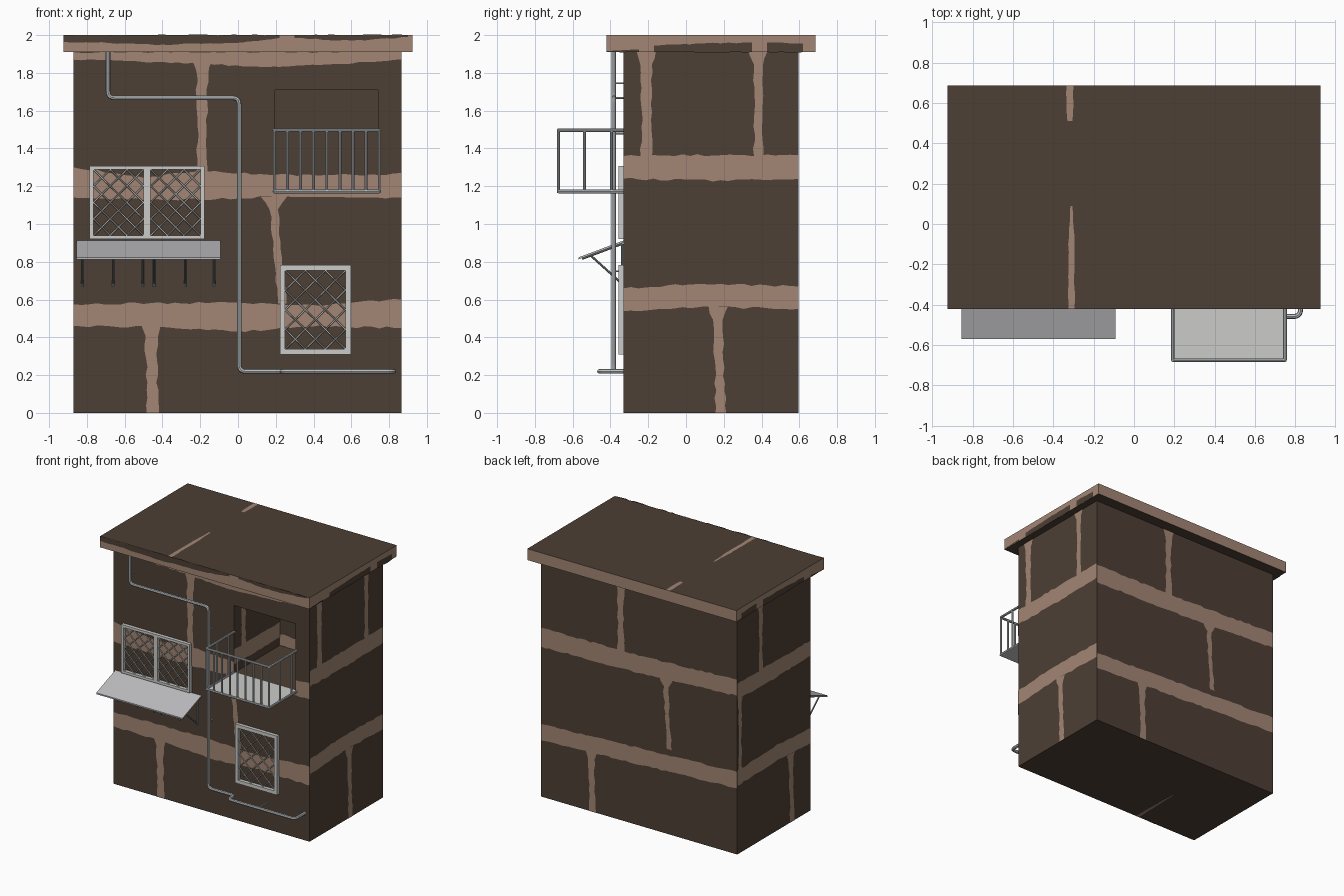
import bpy, bmesh, math, random
from mathutils import Vector, Matrix

if "Cube" in bpy.data.objects:
    bpy.data.objects.remove(bpy.data.objects["Cube"])

random.seed(4)


def mat(name, rgb):
    m = bpy.data.materials.new(name)
    m.diffuse_color = (*rgb, 1)
    m.use_nodes = True
    m.node_tree.nodes["Principled BSDF"].inputs["Base Color"].default_value = m.diffuse_color
    return m


BRICK = mat("dark_brown_brick", (0.075, 0.050, 0.035))
MORTAR = mat("light_brown_mortar", (0.365, 0.240, 0.178))
LIGHT = mat("light_grey", (0.60, 0.60, 0.59))
AWN = mat("awning_grey", (0.50, 0.50, 0.52))
METAL = mat("pipe_grey", (0.50, 0.52, 0.53))
DARK = mat("bracket_grey", (0.25, 0.27, 0.29))


def finish(name, bm, *mats):
    me = bpy.data.meshes.new(name)
    bm.to_mesh(me)
    bm.free()
    for m in mats:
        me.materials.append(m)
    ob = bpy.data.objects.new(name, me)
    bpy.context.collection.objects.link(ob)
    return ob


def box(bm, lo, hi):
    lo, hi = Vector(lo), Vector(hi)
    bmesh.ops.create_cube(bm, size=1, matrix=Matrix.Translation((lo + hi) / 2) @ Matrix.Diagonal((*(hi - lo), 1)))


def rod(bm, p, q, r, n=8):
    p, q = Vector(p), Vector(q)
    d = q - p
    m = Matrix.Translation((p + q) / 2) @ d.to_track_quat('Z', 'Y').to_matrix().to_4x4()
    bmesh.ops.create_cone(bm, cap_ends=True, segments=n, radius1=r, radius2=r, depth=d.length, matrix=m)


def smooth(ob):
    bpy.ops.object.select_all(action='DESELECT')
    bpy.context.view_layer.objects.active = ob
    ob.select_set(True)
    bpy.ops.object.shade_smooth_by_angle()


def tube(name, pts, r, fillet, m):
    """Round pipe along a path with rounded corners."""
    pts = [Vector(p) for p in pts]
    path = [pts[0]]
    for a, b, c in zip(pts, pts[1:], pts[2:]):
        s, e = b + (a - b).normalized() * fillet, b + (c - b).normalized() * fillet
        for i in range(6):
            t = i / 5
            path.append(s * (1 - t) ** 2 + b * 2 * t * (1 - t) + e * t * t)
    path.append(pts[-1])
    cu = bpy.data.curves.new(name, 'CURVE')
    cu.dimensions = '3D'
    cu.bevel_depth, cu.bevel_resolution, cu.use_fill_caps = r, 2, True
    sp = cu.splines.new('POLY')
    sp.points.add(len(path) - 1)
    for q, v in zip(sp.points, path):
        q.co = (*v, 1)
    cu.materials.append(m)
    ob = bpy.data.objects.new(name, cu)
    bpy.context.collection.objects.link(ob)
    bpy.ops.object.select_all(action='DESELECT')
    bpy.context.view_layer.objects.active = ob
    ob.select_set(True)
    bpy.ops.object.convert(target='MESH')
    smooth(bpy.context.view_layer.objects.active)


# Main block with a deep doorway
X0, X1, Y0, Y1, H = -0.87, 0.865, -0.33, 0.595, 1.91
DX0, DX1, DZ0, DZ1, DY = 0.195, 0.74, 1.17, 1.71, 0.25
bm = bmesh.new()
box(bm, (X0, Y0, 0), (X1, Y1, H))
body = finish("wall_block", bm, BRICK)
bm = bmesh.new()
box(bm, (DX0, Y0 - 0.2, DZ0), (DX1, DY, DZ1))
cutter = finish("doorway_cutter", bm, BRICK)
cutter.hide_render = True
mod = body.modifiers.new("doorway", 'BOOLEAN')
mod.object, mod.operation, mod.solver = cutter, 'DIFFERENCE', 'EXACT'
bpy.context.view_layer.objects.active = body
bpy.ops.object.modifier_apply(modifier="doorway")
bpy.data.objects.remove(cutter)

# Roof slab: mortar-coloured rim, dark top and underside
bm = bmesh.new()
box(bm, (-0.925, -0.42, H), (0.925, 0.685, 2.0))
bm.normal_update()
for f in bm.faces:
    f.material_index = 1 if abs(f.normal.z) < 0.5 else 0
finish("roof_slab", bm, BRICK, MORTAR)

# Rough-edged painted strips on a plane
E = 0.002
PLANES = {
    "front": (lambda u, v: (u, Y0 - E, v), (0, -1, 0)),
    "back": (lambda u, v: (u, Y1 + E, v), (0, 1, 0)),
    "right": (lambda u, v: (X1 + E, u, v), (1, 0, 0)),
    "left": (lambda u, v: (X0 - E, u, v), (-1, 0, 0)),
    "door_back": (lambda u, v: (u, DY - E, v), (0, -1, 0)),
    "door_left": (lambda u, v: (DX0 + E, u, v), (1, 0, 0)),
    "door_right": (lambda u, v: (DX1 - E, u, v), (-1, 0, 0)),
    "roof": (lambda u, v: (u, v, 2.0 - E + 0.0025), (0, 0, 1)),
    "base": (lambda u, v: (u, v, -0.0005), (0, 0, -1)),
    "rim_front": (lambda u, v: (u, -0.42 - E, v), (0, -1, 0)),
    "rim_right": (lambda u, v: (0.925 + E, u, v), (1, 0, 0)),
    "rim_left": (lambda u, v: (-0.925 - E, u, v), (-1, 0, 0)),
}


def strip(bm, plane, way, pts, j=0.006):
    """pts = (t, low, high) stations; way 'h' runs along u, 'v' along v."""
    fn, n = PLANES[plane]
    rows = []
    for (t0, a0, b0), (t1, a1, b1) in zip(pts, pts[1:]):
        k = max(1, round(abs(t1 - t0) / 0.04))
        for i in range(k):
            s = i / k
            w = 0 if not rows else j
            rows.append((t0 + (t1 - t0) * s, a0 + (a1 - a0) * s + random.uniform(-w, w),
                         b0 + (b1 - b0) * s + random.uniform(-w, w)))
    rows.append(pts[-1])
    vs = []
    for t, a, b in rows:
        vs.append([bm.verts.new(fn(t, c) if way == 'h' else fn(c, t)) for c in (a, b)])
    for p, q in zip(vs, vs[1:]):
        f = bm.faces.new((p[0], q[0], q[1], p[1]))
        f.normal_update()
        if f.normal.dot(Vector(n)) < 0:
            f.normal_flip()


def joint(bm, plane, c0, c1, z0, z1, w=0.03, flare=0.05):
    """Vertical mortar joint, flared at its ends."""
    d = z1 - z0
    m = (c0 + c1) / 2
    strip(bm, plane, 'v', [(z0, c0 - w, c0 + w), (z0 + d * 0.35, m - w * 0.8, m + w * 0.8),
                           (z1 - d * 0.12, c1 - w, c1 + w), (z1, c1 - flare, c1 + flare)])


bm = bmesh.new()
# front wall
strip(bm, "front", 'h', [(X0, 0.46, 0.575), (-0.5, 0.455, 0.58), (0, 0.43, 0.585), (0.4, 0.46, 0.57), (X1, 0.45, 0.6)])
strip(bm, "front", 'h', [(X0, 1.14, 1.30), (-0.5, 1.13, 1.25), (-0.2, 1.13, 1.28), (DX0, 1.145, 1.26)])
strip(bm, "front", 'h', [(DX0, 1.145, DZ0), (DX1, 1.14, DZ0)], 0)
strip(bm, "front", 'h', [(DX1, 1.14, 1.26), (X1, 1.14, 1.27)])
strip(bm, "front", 'h', [(X0, 1.87, H), (-0.2, 1.85, H), (0.1, 1.83, H), (0.6, 1.85, H), (X1, 1.87, H)], 0.004)
joint(bm, "front", -0.19, -0.19, 1.27, 1.86)
joint(bm, "front", 0.235, 0.19, 0.58, 1.145, 0.022, 0.07)
joint(bm, "front", -0.45, -0.46, 0, 0.46, 0.033)
# back wall, mirrored layout
strip(bm, "back", 'h', [(X0, 0.53, 0.66), (0, 0.49, 0.62), (X1, 0.45, 0.58)])
strip(bm, "back", 'h', [(X0, 1.27, 1.40), (0, 1.22, 1.36), (X1, 1.20, 1.35)])
joint(bm, "back", 0.16, 0.16, 1.34, H)
joint(bm, "back", -0.27, -0.24, 0.68, 1.24, 0.022, 0.06)
joint(bm, "back", 0.41, 0.42, 0, 0.48)
# side walls
for s in ("right", "left"):
    strip(bm, s, 'h', [(Y0, 0.54, 0.66), (0.1, 0.56, 0.685), (Y1, 0.55, 0.67)])
    strip(bm, s, 'h', [(Y0, 1.24, 1.36), (0.1, 1.23, 1.365), (Y1, 1.24, 1.365)])
joint(bm, "right", -0.21, -0.21, 1.36, H)
joint(bm, "right", 0.385, 0.38, 1.36, H, 0.025)
joint(bm, "right", 0.185, 0.17, 0, 0.56, 0.028)
joint(bm, "left", 0.3, 0.3, 1.36, H, 0.025)
joint(bm, "left", 0.56, 0.56, 0.67, 1.24, 0.02, 0.03)
joint(bm, "left", -0.1, -0.08, 0, 0.55)
# inside the doorway
strip(bm, "door_back", 'h', [(DX0, DZ0, 1.26), (DX1, DZ0, 1.26)])
for s in ("door_left", "door_right"):
    strip(bm, s, 'h', [(Y0, 1.24, 1.36), (DY, 1.235, 1.36)])
    joint(bm, s, -0.21, -0.21, 1.36, DZ1, 0.03, 0.03)
# roof and base cracks
strip(bm, "roof", 'v', [(0.51, -0.33, -0.305), (0.685, -0.335, -0.3)], 0.003)
strip(bm, "roof", 'v', [(-0.42, -0.325, -0.295), (-0.1, -0.325, -0.295), (0.09, -0.315, -0.305)], 0.003)
strip(bm, "base", 'v', [(-0.33, -0.325, -0.295), (0.09, -0.315, -0.305)], 0.003)
finish("mortar_joints", bm, MORTAR)

# Dark brick showing on the slab rim
bm = bmesh.new()
strip(bm, "rim_front", 'h', [(-0.925, 1.965, 2), (-0.4, 1.95, 2), (0.1, 1.965, 2), (0.22, 1.985, 2)], 0.004)
strip(bm, "rim_front", 'h', [(0.3, 1.985, 2), (0.6, 1.97, 2), (0.9, 1.99, 2)], 0.004)
for s in ("rim_right", "rim_left"):
    strip(bm, s, 'h', [(-0.42, H, 1.915), (-0.25, H, 1.925)], 0.002)
    strip(bm, s, 'h', [(-0.17, H, 1.945), (0.1, H, 1.955), (0.35, H, 1.96)], 0.004)
    strip(bm, s, 'h', [(0.43, H, 1.96), (0.62, H, 1.955)], 0.004)
finish("rim_bricks", bm, BRICK)


# Windows: frame plus diamond lattice in each pane
def window(name, x0, x1, z0, z1, t, mullions, nx, nz):
    bm = bmesh.new()
    yf, yb = -0.357, Y0 + 0.005
    for a, b in ((x0, x0 + t), (x1 - t, x1)):
        box(bm, (a, yf, z0), (b, yb, z1))
    for a, b in ((z0, z0 + t), (z1 - t, z1)):
        box(bm, (x0 + t, yf, a), (x1 - t, yb, b))
    for a, b in mullions:
        box(bm, (a, yf, z0 + t), (b, yb, z1 - t))
    finish(name + "_frame", bm, LIGHT)
    bm = bmesh.new()
    edges = [x0 + t] + [e for m in mullions for e in m] + [x1 - t]
    for a, b in zip(edges[::2], edges[1::2]):
        cw, ch = (b - a) / nx, (z1 - z0 - 2 * t) / nz
        for k in range(-nz + 1, nx):
            v0, v1 = max(0, -k), min(nz, nx - k)
            for mirror in (0, 1):
                p, q = [(a + cw * ((nx - v - k) if mirror else v + k), -0.343 - 0.003 * mirror,
                         z0 + t + ch * v) for v in (v0, v1)]
                rod(bm, p, q, 0.0045, 6)
    finish(name + "_lattice", bm, LIGHT)


window("wide_window", -0.785, -0.178, 0.92, 1.308, 0.02, [(-0.5, -0.462)], 3, 4)
window("tall_window", 0.222, 0.597, 0.31, 0.782, 0.028, [], 3, 4)

# Sloping awning with brackets
bm = bmesh.new()
prof = [(Y0, 0.913), (-0.57, 0.823), (-0.57, 0.812), (Y0, 0.902)]
rings = [[bm.verts.new((x, y, z)) for y, z in prof] for x in (-0.855, -0.092)]
for i in range(4):
    k = (i + 1) % 4
    bm.faces.new((rings[0][i], rings[0][k], rings[1][k], rings[1][i]))
bm.faces.new(rings[0])
bm.faces.new(rings[1])
bmesh.ops.recalc_face_normals(bm, faces=bm.faces)
finish("awning", bm, AWN)
bm = bmesh.new()
for x in (-0.825, -0.66, -0.505, -0.445, -0.28, -0.125):
    rod(bm, (x, -0.51, 0.838), (x, -0.34, 0.685), 0.006)
    rod(bm, (x, -0.337, 0.67), (x, -0.337, 0.895), 0.007)
    rod(bm, (x, -0.55, 0.815), (x, -0.335, 0.895), 0.005)
finish("awning_brackets", bm, DARK)

# Balcony floor and railing
bm = bmesh.new()
box(bm, (0.185, -0.68, 1.163), (0.755, Y0 + 0.01, 1.173))
finish("balcony_floor", bm, LIGHT)
RX0, RX1, RY = 0.192, 0.748, -0.675
for nm, z in (("top_rail", 1.497), ("bottom_rail", 1.172)):
    tube(nm, [(RX0, Y0 + 0.01, z), (RX0, RY, z), (RX1, RY, z), (RX1, Y0 + 0.01, z)], 0.0095, 0.006, METAL)
bm = bmesh.new()
for i in range(9):
    x = RX0 + (RX1 - RX0) * i / 8
    rod(bm, (x, RY, 1.17), (x, RY, 1.497), 0.0075)
for x in (RX0, RX1):
    for y in (-0.537, -0.395):
        rod(bm, (x, y, 1.17), (x, y, 1.497), 0.0075)
smooth(finish("balusters", bm, METAL))

# Drain pipe and its clamps
PY, FY = -0.382, -0.458
tube("drain_pipe", [(-0.688, PY, H), (-0.688, PY, 1.668), (0.006, PY, 1.668), (0.006, PY, 0.22),
                    (0.235, PY, 0.22), (0.235, FY, 0.22), (0.825, FY, 0.22), (0.825, Y0 + 0.01, 0.22)],
     0.0125, 0.035, METAL)
bm = bmesh.new()
for x, y, z in ((-0.688, PY, 1.745), (-0.3, PY, 1.668), (0.006, PY, 1.48), (0.006, PY, 0.75), (0.5, FY, 0.22)):
    rod(bm, (x, y, z), (x, Y0 + 0.01, z), 0.005)
finish("pipe_clamps", bm, METAL)
